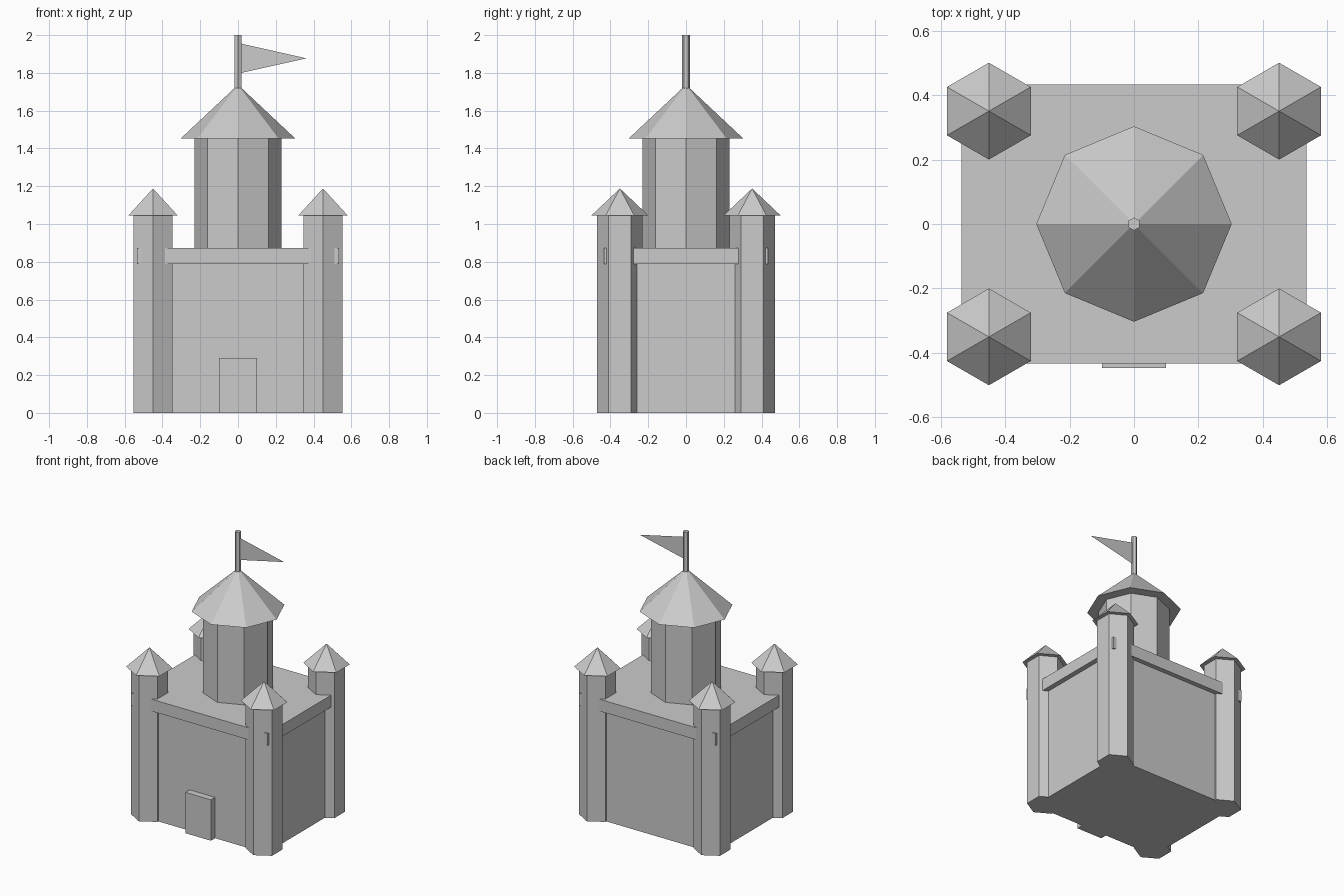
import bpy, bmesh
from mathutils import Matrix

if "Cube" in bpy.data.objects:
    bpy.data.objects.remove(bpy.data.objects["Cube"])


def make(name, bm):
    mesh = bpy.data.meshes.new(name)
    bm.to_mesh(mesh)
    bm.free()
    obj = bpy.data.objects.new(name, mesh)
    bpy.context.collection.objects.link(obj)
    return obj


def box(name, x, y, z):
    # each argument is a (low, high) range
    bm = bmesh.new()
    size = [b - a for a, b in (x, y, z)]
    mid = [(a + b) / 2 for a, b in (x, y, z)]
    bmesh.ops.create_cube(bm, size=1, matrix=Matrix.Translation(mid) @ Matrix.Diagonal((*size, 1)))
    return make(name, bm)


def prism(name, sides, r1, r2, z0, z1, x=0, y=0):
    # straight prism, or a pyramid when r2 is 0; one corner points to +y
    bm = bmesh.new()
    bmesh.ops.create_cone(bm, cap_ends=True, segments=sides, radius1=r1, radius2=r2,
                          depth=z1 - z0, matrix=Matrix.Translation((x, y, (z0 + z1) / 2)))
    bmesh.ops.remove_doubles(bm, verts=bm.verts, dist=1e-5)
    return make(name, bm)


# Main block, overhanging roof slab and door
box("castle_wall", (-0.5, 0.5), (-0.4, 0.4), (0, 0.80))
box("roof_slab", (-0.535, 0.535), (-0.433, 0.433), (0.787, 0.872))
box("door", (-0.1, 0.1), (-0.447, -0.38), (0, 0.29))

# Corner towers with pointed roofs and window blocks on the outer corners
for side, sx in (("left", -1), ("right", 1)):
    for end, sy in (("front", -1), ("back", 1)):
        tag = f"{end}_{side}"
        prism(f"{tag}_tower", 6, 0.12, 0.12, 0, 1.046, sx * 0.45, sy * 0.35)
        prism(f"{tag}_tower_roof", 6, 0.15, 0, 1.046, 1.188, sx * 0.45, sy * 0.35)
        box(f"{tag}_window", sorted((sx * 0.505, sx * 0.536)),
            sorted((sy * 0.405, sy * 0.435)), (0.787, 0.872))

# Central keep, its roof and the flag pole
prism("keep", 8, 0.23, 0.23, 0.86, 1.453)
prism("keep_roof", 8, 0.303, 0, 1.453, 1.737)
prism("flag_pole", 6, 0.02, 0.02, 1.70, 2.0)

# Flat pennant
bm = bmesh.new()
bm.faces.new([bm.verts.new(p) for p in ((0.017, 0, 1.80), (0.362, 0, 1.877), (0.017, 0, 1.955))])
make("flag", bm)
